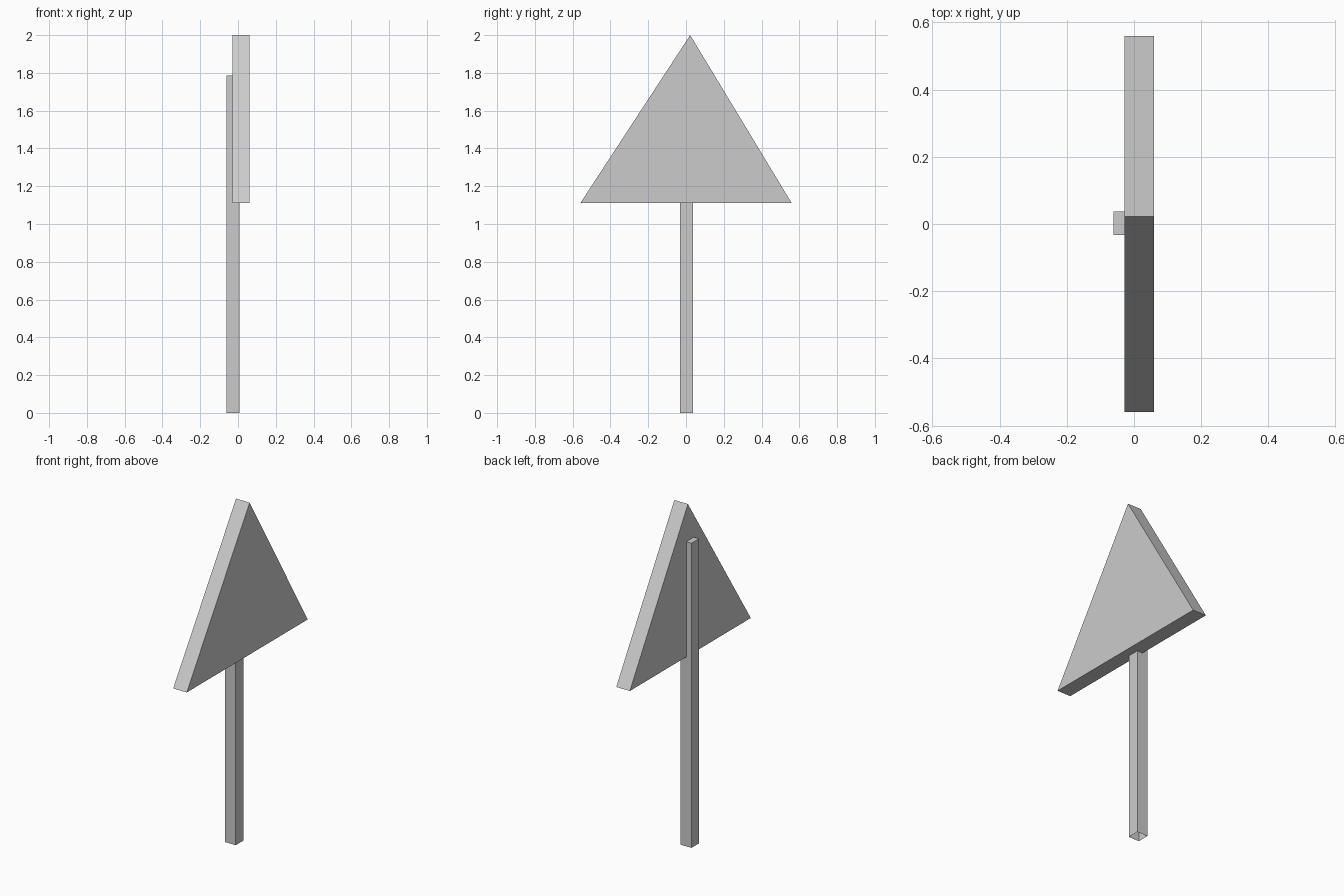
import bpy, bmesh

if "Cube" in bpy.data.objects:
    bpy.data.objects.remove(bpy.data.objects["Cube"])


def prism(name, outline, offset, open_start=False):
    """Extrude a flat outline along an offset; optionally leave the start uncapped."""
    bm = bmesh.new()
    start = bm.faces.new([bm.verts.new(p) for p in outline])
    ext = bmesh.ops.extrude_face_region(bm, geom=[start], use_keep_orig=True)
    moved = [g for g in ext["geom"] if isinstance(g, bmesh.types.BMVert)]
    bmesh.ops.translate(bm, verts=moved, vec=offset)
    bmesh.ops.recalc_face_normals(bm, faces=bm.faces)
    if open_start:
        bmesh.ops.delete(bm, geom=[start], context="FACES_ONLY")
    mesh = bpy.data.meshes.new(name)
    bm.to_mesh(mesh)
    bm.free()
    obj = bpy.data.objects.new(name, mesh)
    bpy.context.collection.objects.link(obj)
    return obj


# Square post, open underneath
x0, x1, y0, y1 = -0.0615, 0.0085, -0.033, 0.037
prism("post", [(x0, y0, 0), (x1, y0, 0), (x1, y1, 0), (x0, y1, 0)],
      (0, 0, 1.785), open_start=True)

# Thick triangular sign panel
prism("sign_panel", [(-0.028, -0.56, 1.11), (-0.028, 0.56, 1.11), (-0.028, 0.022, 2.0)],
      (0.088, 0, 0))
